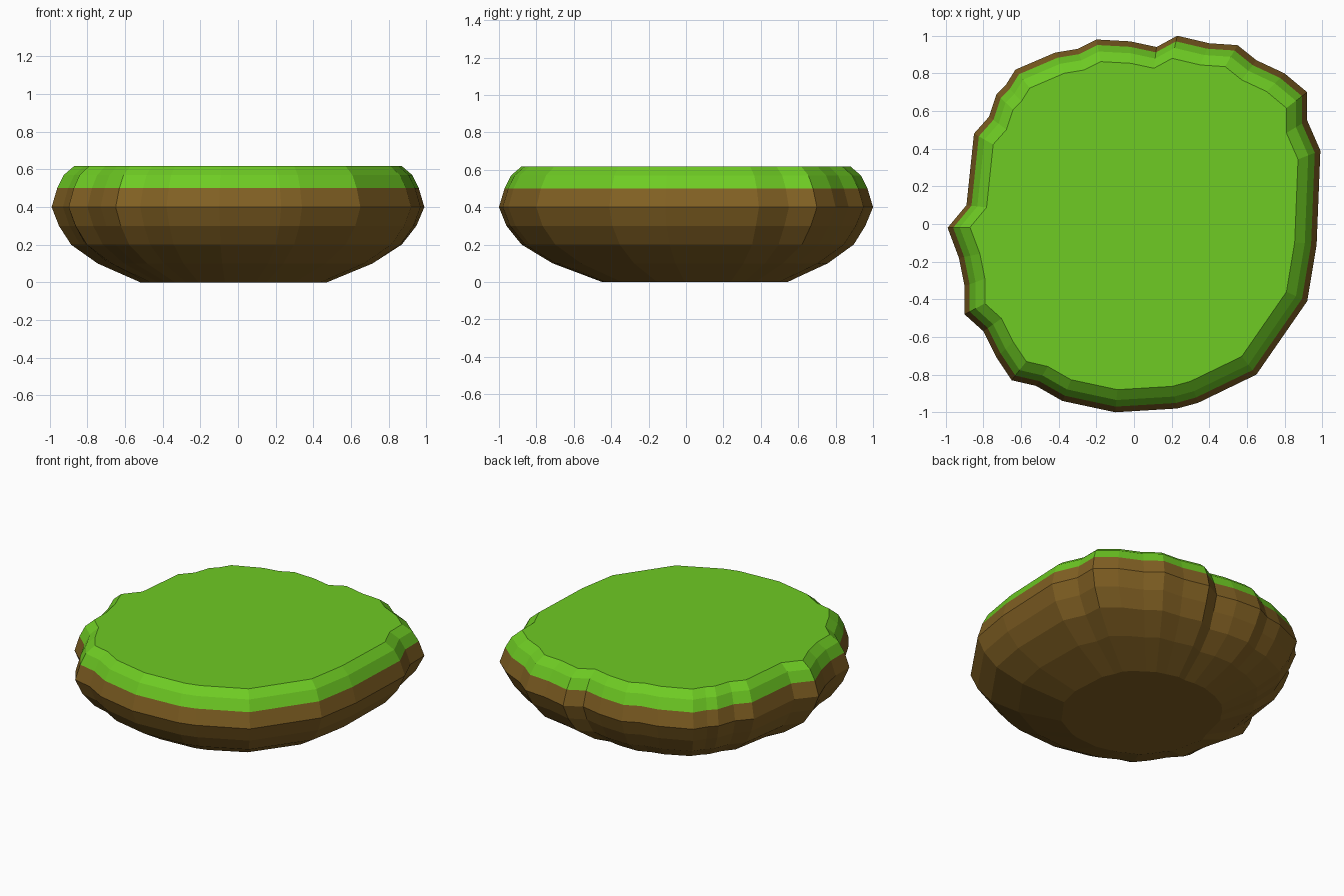
import bpy
import bmesh
from mathutils import Vector

cube = bpy.data.objects.get("Cube")
if cube:
    bpy.data.objects.remove(cube, do_unlink=True)


def make_material(name, colour):
    material = bpy.data.materials.new(name)
    material.use_nodes = True
    material.diffuse_color = colour
    material.node_tree.nodes["Principled BSDF"].inputs["Base Color"].default_value = colour
    return material


soil = make_material("soil brown", (0.223, 0.119, 0.017, 1))
grass = make_material("grass green", (0.156, 0.597, 0.017, 1))

# Irregular shoreline at the widest level, in hundredths, counterclockwise
SHORELINE = [
    (-99, -2), (-93, -18), (-90, -33), (-90, -48), (-80, -57), (-73, -71),
    (-65, -83), (-52, -86), (-38, -94), (-10, -100), (23, -98), (34, -95),
    (65, -80), (92, -41), (97, -11), (99, 39), (92, 55), (92, 70),
    (80, 80), (65, 87), (55, 95), (40, 96), (23, 100), (12, 94),
    (-2, 97), (-20, 98), (-30, 93), (-42, 91), (-63, 82), (-68, 74),
    (-73, 69), (-77, 57), (-85, 48), (-89, 10),
]

# Levels from base to rim: height, scale, rounding towards a circle, drift
LEVELS = [
    (0, 0.5, 0.6, 1),
    (0.1, 0.74, 0.35, 0.5),
    (0.2, 0.89, 0.15, 0.2),
    (0.3, 0.96, 0.05, 0),
    (0.4, 1, 0, 0),
    (0.5, 0.97, 0, 0),
    (0.57, 0.935, 0, 0),
    (0.617, 0.88, 0, 0),
]
GRASS_LINE = 0.5
BASE_DRIFT = Vector((-0.02, 0.05))


def level_points(height, scale, rounding, drift):
    """Scale the shoreline, round it off and place it at one height."""
    for x, y in SHORELINE:
        point = Vector((x, y)) / 100
        point = point.lerp(point.normalized(), rounding) * scale
        point += BASE_DRIFT * drift
        yield point.x, point.y, height


def build_island():
    bm = bmesh.new()
    rings = [[bm.verts.new(p) for p in level_points(*level)] for level in LEVELS]

    # Side bands between neighbouring levels
    count = len(SHORELINE)
    for lower, upper in zip(rings, rings[1:]):
        for i in range(count):
            j = (i + 1) % count
            bm.faces.new((lower[i], lower[j], upper[j], upper[i]))

    # Flat underside and flat grass top
    bm.faces.new(reversed(rings[0]))
    bm.faces.new(rings[-1])

    # Grass above the line, soil below it
    for face in bm.faces:
        face.material_index = int(face.calc_center_median().z > GRASS_LINE)

    mesh = bpy.data.meshes.new("island")
    bm.to_mesh(mesh)
    bm.free()
    mesh.materials.append(soil)
    mesh.materials.append(grass)
    island = bpy.data.objects.new("island", mesh)
    bpy.context.collection.objects.link(island)


build_island()
